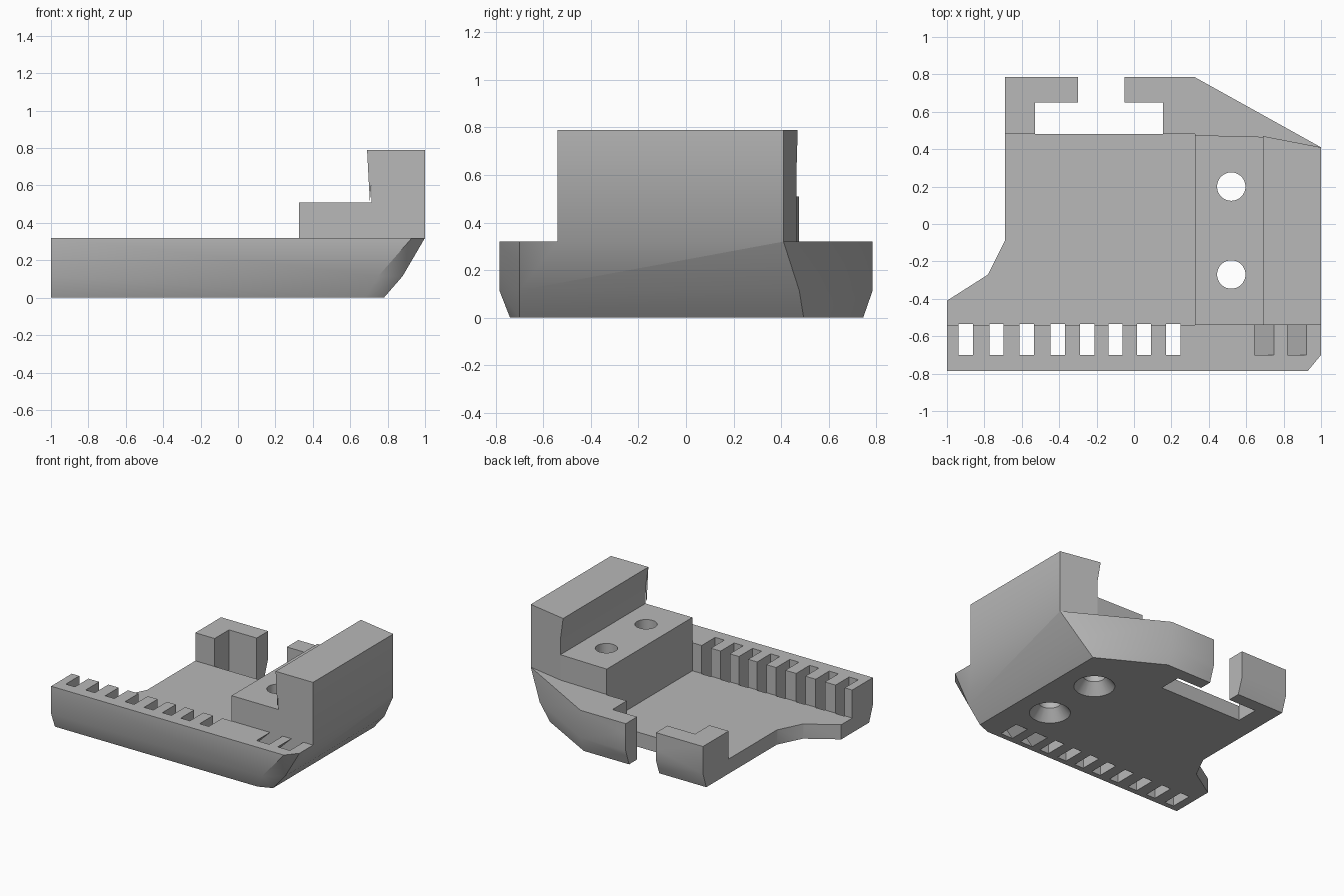
import bpy, bmesh, math

cube = bpy.data.objects.get("Cube")
if cube:
    bpy.data.objects.remove(cube)

grey = bpy.data.materials.new("plain grey")
grey.use_nodes = True
grey.diffuse_color = (0.48, 0.48, 0.48, 1)
grey.node_tree.nodes["Principled BSDF"].inputs["Base Color"].default_value = (0.48, 0.48, 0.48, 1)


def loft(name, rings):
    """Closed solid through matching rings of 3D points."""
    bm = bmesh.new()
    loops = [[bm.verts.new(p) for p in ring] for ring in rings]
    n = len(loops[0])
    for a, b in zip(loops, loops[1:]):
        for i in range(n):
            j = (i + 1) % n
            bm.faces.new((a[i], a[j], b[j], b[i]))
    bm.faces.new(loops[0])
    bm.faces.new(loops[-1])
    bmesh.ops.triangulate(bm, faces=bm.faces[:])
    bmesh.ops.recalc_face_normals(bm, faces=bm.faces[:])
    mesh = bpy.data.meshes.new(name)
    bm.to_mesh(mesh)
    bm.free()
    mesh.materials.append(grey)
    obj = bpy.data.objects.new(name, mesh)
    bpy.context.collection.objects.link(obj)
    return obj


def box(name, x0, x1, y0, y1, z0=-0.1, z1=1.0, lean=0.0):
    """Box whose bottom may be shifted along x."""
    def ring(z, s):
        return [(x0 + s, y0, z), (x1 + s, y0, z), (x1 + s, y1, z), (x0 + s, y1, z)]
    return loft(name, [ring(z0, lean), ring(z1, 0)])


def turned(name, x, y, profile, n=32):
    """Round solid from (radius, z) pairs."""
    return loft(name, [[(x + r * math.cos(math.tau * i / n), y + r * math.sin(math.tau * i / n), z)
                        for i in range(n)] for r, z in profile])


def combine(target, tool, operation):
    mod = target.modifiers.new(operation, "BOOLEAN")
    mod.operation = operation
    mod.solver = "EXACT"
    mod.object = tool
    bpy.context.view_layer.objects.active = target
    bpy.ops.object.modifier_apply(modifier=mod.name)
    bpy.data.objects.remove(tool)


# Tray body: outline narrowing toward the bottom
def outline(z, edge, corner, side, side_back, back):
    pts = [(-1, edge), (corner, edge), (side, -0.70), (side, side_back), (0.325, back),
           (-0.69, back), (-0.69, -0.09), (-0.78, -0.27), (-1, -0.41)]
    return [(x, y, z) for x, y in pts]


tray = loft("tray", [
    outline(0, -0.74, 0.68, 0.78, 0.495, 0.745),
    outline(0.115, -0.785, 0.75, 0.88, 0.476, 0.785),
    outline(0.32, -0.785, 0.93, 1.0, 0.41, 0.785)])


# Stepped side block: low ledge and tall outer wall
def block(name, profile, back):
    return loft(name, [[(x, -0.54, z) for x, z in profile],
                       [(x, back(x), z) for x, z in profile]])


ledge = block("ledge", [(0.325, 0.32), (0.715, 0.32), (0.715, 0.51), (0.325, 0.51)],
              lambda x: 0.475 - 0.025 * (x - 0.325))
wall = block("tall_wall", [(0.715, 0.32), (1, 0.32), (1, 0.79), (0.69, 0.79), (0.715, 0.63)],
             lambda x: 0.465 - 0.193 * (x - 0.715))
combine(tray, ledge, "UNION")
combine(tray, wall, "UNION")

# Recessed floor, rear slot and its mouth between the hooks
cutters = [box("pocket", -1.2, 0.325, -0.54, 0.48, z0=0.11),
           box("rear_slot", -0.53, 0.155, 0.48, 0.65),
           box("slot_mouth", -0.30, -0.05, 0.64, 0.9)]

# Row of notches through the front rail
for x in (-0.9, -0.735, -0.573, -0.408, -0.25, -0.099, 0.053, 0.21):
    cutters.append(box("notch", x - 0.038, x + 0.038, -0.70, -0.535))

# Two slanted channels at the end of the rail
for x0, x1 in ((0.645, 0.75), (0.822, 0.922)):
    cutters.append(box("channel", x0, x1, -0.70, -0.54, -0.02, 0.32 + 0.001, lean=-0.35))

# Countersunk screw holes
for y in (0.20, -0.27):
    cutters.append(turned("screw_hole", 0.52, y,
                          [(0.155, -0.01), (0.14, 0), (0.076, 0.08), (0.076, 0.7)]))

for c in cutters:
    combine(tray, c, "DIFFERENCE")

# Keep hard edges crisp and soften the gentle bends
bpy.ops.object.select_all(action="DESELECT")
tray.select_set(True)
bpy.context.view_layer.objects.active = tray
bpy.ops.object.shade_smooth_by_angle(angle=math.radians(32))
